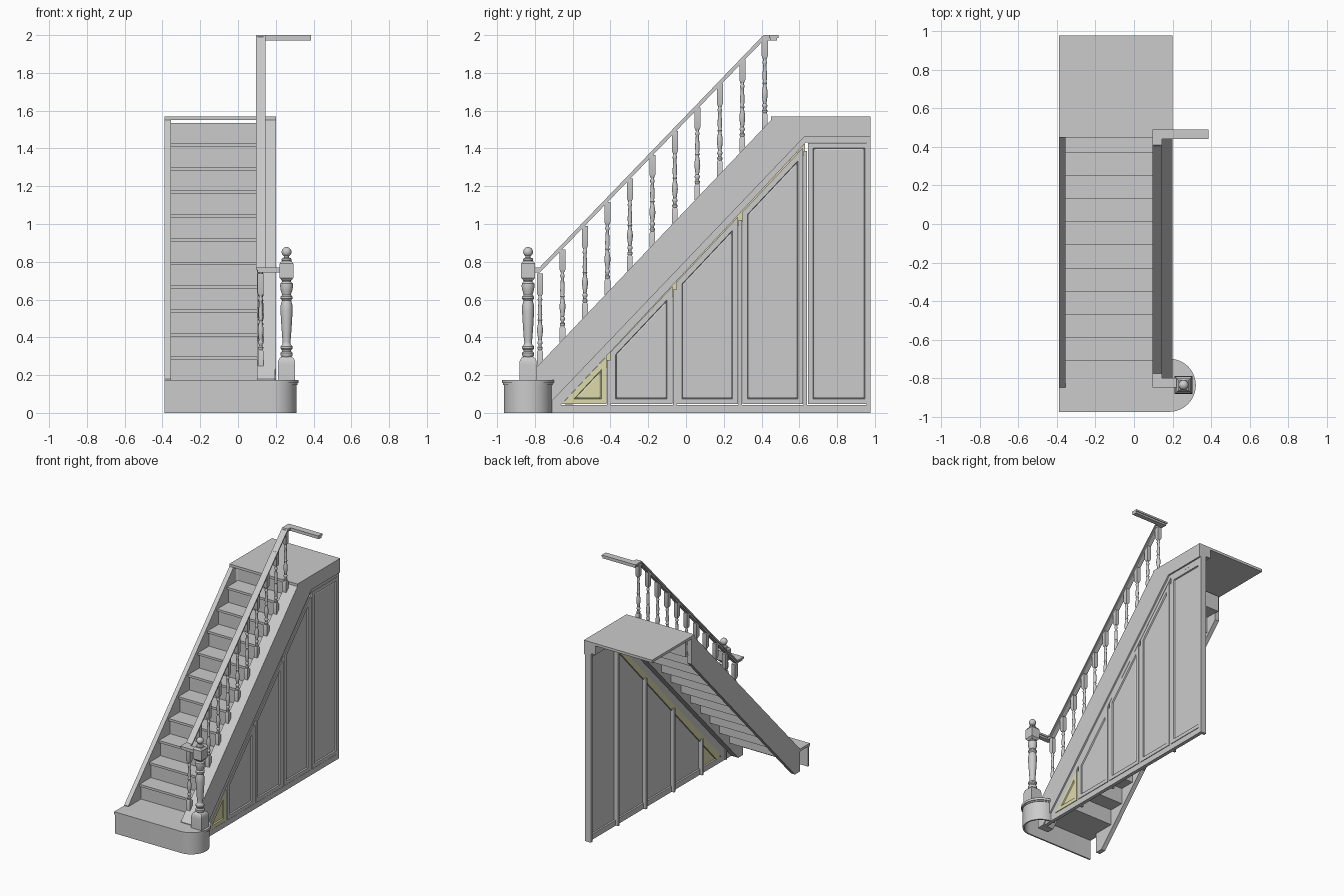
import bpy, bmesh, math

if "Cube" in bpy.data.objects:
    bpy.data.objects.remove(bpy.data.objects["Cube"])

khaki = bpy.data.materials.new("khaki")
khaki.diffuse_color = (0.72, 0.71, 0.42, 1)
khaki.use_nodes = True
khaki.node_tree.nodes["Principled BSDF"].inputs["Base Color"].default_value = khaki.diffuse_color


def finish(bm, name, mat=None, smooth=False):
    bmesh.ops.recalc_face_normals(bm, faces=bm.faces)
    me = bpy.data.meshes.new(name)
    bm.to_mesh(me)
    bm.free()
    if smooth:
        me.shade_smooth()
        me.set_sharp_from_angle(angle=math.radians(35))
    if mat:
        me.materials.append(mat)
    ob = bpy.data.objects.new(name, me)
    bpy.context.collection.objects.link(ob)
    return ob


def prism(name, pts, a, b, axis='x', mat=None, recess=False, smooth=False):
    """Extrude a (y,z) outline along x, or an (x,y) outline along z."""
    bm = bmesh.new()
    place = (lambda p: (a, p[0], p[1])) if axis == 'x' else (lambda p: (p[0], p[1], a))
    face = bm.faces.new([bm.verts.new(place(p)) for p in pts])
    ext = bmesh.ops.extrude_face_region(bm, geom=[face], use_keep_orig=True)
    vs = [g for g in ext['geom'] if isinstance(g, bmesh.types.BMVert)]
    bmesh.ops.translate(bm, verts=vs, vec=(b - a, 0, 0) if axis == 'x' else (0, 0, b - a))
    bmesh.ops.recalc_face_normals(bm, faces=bm.faces)
    if recess:  # moulded sunken field on the +x side
        front = [f for f in bm.faces if f.normal.x > 0.9]
        bmesh.ops.inset_individual(bm, faces=front, thickness=0.028, use_even_offset=True)
        bmesh.ops.inset_individual(bm, faces=front, thickness=0.003, depth=-0.010, use_even_offset=True)
        bmesh.ops.inset_individual(bm, faces=front, thickness=0.006, depth=0.004, use_even_offset=True)
    return finish(bm, name, mat, smooth)


def box(name, x0, x1, y0, y1, z0, z1):
    return prism(name, [(y0, z0), (y1, z0), (y1, z1), (y0, z1)], x0, x1)


def lathe(bm, prof, n):
    """Revolve (radius, z); n == 4 gives a square section of that half width."""
    k, off = (math.sqrt(2), math.pi / 4) if n == 4 else (1, 0)
    rings = []
    for r, z in prof:
        rings.append([bm.verts.new((r * k * math.cos(off + 2 * math.pi * i / n),
                                    r * k * math.sin(off + 2 * math.pi * i / n), z)) for i in range(n)])
    for lo, hi in zip(rings, rings[1:]):
        for i in range(n):
            bm.faces.new((lo[i], lo[(i + 1) % n], hi[(i + 1) % n], hi[i]))
    bm.faces.new(rings[0])
    bm.faces.new(rings[-1])


def string_z(y):
    return 0.18 + 1.054 * (y + 0.85)


def door_z(y):
    return 0.045 + 1.0625 * (y + 0.66)


# Bullnose bottom step: tread plate over a hollow curved riser
CX, CY = 0.183, -0.837


def arc(r):
    return [(CX + r * math.cos(t), CY + r * math.sin(t))
            for t in [math.radians(-90 + 180 * i / 24) for i in range(25)]]


def step_outline(r):
    return [(-0.39, CY - r)] + arc(r) + [(0.15, CY + r), (0.15, -0.68), (-0.39, -0.68)]


prism("bottom_tread", step_outline(0.138), 0.157, 0.175, 'z', smooth=True)
outer = [(-0.39, CY - 0.127)] + arc(0.127) + [(0.15, CY + 0.127)]
inner = [(0.15, CY + 0.115)] + arc(0.115)[::-1] + [(-0.39, CY - 0.115)]
prism("bottom_riser", outer + inner, 0, 0.157, 'z', smooth=True)
outer = [(-0.39, CY - 0.132)] + arc(0.132) + [(0.15, CY + 0.132)]
prism("bottom_step_moulding", outer + inner, 0.148, 0.157, 'z', smooth=True)

# Treads and risers
for k in range(1, 12):
    nose = -0.71 + 0.12 * (k - 1)
    top = 0.172 + 0.1256 * k
    if k < 11:
        box(f"tread_{k}", -0.36, 0.105, nose, nose + 0.15, top - 0.018, top)
    box(f"riser_{k}", -0.36, 0.105, nose + 0.018, nose + 0.03, top - 0.1256, top - 0.018)

# Landing
box("landing", -0.39, 0.20, 0.45, 0.978, 1.55, 1.57)

# Strings
foot = [(-0.79, 0), (-0.85, 0), (-0.85, 0.18), (0.45, 1.55)]
prism("wall_string", foot + [(0.49, 1.55), (0.49, string_z(0.49) - 0.24)], -0.39, -0.355)
prism("outer_string", foot + [(0.978, 1.55), (0.978, 1.48), (0.615, 1.48)], 0.10, 0.195)
prism("string_moulding", [(-0.72, string_z(-0.72) - 0.265), (-0.72, string_z(-0.72) - 0.235),
                          (0.612, 1.487), (0.978, 1.487), (0.978, 1.46), (0.625, 1.46)], 0.18, 0.20)
prism("outer_string_face", [(-0.80, 0.18), (-0.80, string_z(-0.80)), (0.45, 1.55), (0.978, 1.55),
                            (0.978, 1.487), (0.612, 1.487), (-0.72, string_z(-0.72) - 0.235)], 0.19, 0.20)

# Panelled side: frame rails and posts
prism("sloping_frame_rail", [(-0.79, 0), (0.615, 1.48), (0.978, 1.48), (0.978, 1.432),
                             (0.635, 1.432), (-0.66, 0.045), (-0.70, 0)], 0.16, 0.188)
box("bottom_rail", 0.16, 0.188, -0.70, 0.978, 0, 0.043)
for i, y in enumerate((-0.41, -0.06, 0.287, 0.632)):
    box(f"post_{i}", 0.14, 0.187, y - 0.009, y + 0.009, 0, door_z(y) - 0.03)
box("end_post", 0.14, 0.19, 0.955, 0.978, 0, 1.48)
prism("sloping_backer", [(-0.64, 0.045), (-0.60, 0.045), (0.63, door_z(0.63) - 0.045),
                         (0.63, door_z(0.63) + 0.01), (-0.64, door_z(-0.64) + 0.01)],
      0.155, 0.172, mat=khaki)

# Panels
prism("triangle_panel", [(-0.658, 0.046), (-0.42, 0.046), (-0.42, door_z(-0.42))],
      0.17, 0.19, mat=khaki, recess=True)
for i, (a, b) in enumerate(((-0.40, -0.072), (-0.05, 0.275), (0.298, 0.62))):
    prism(f"sloped_panel_{i}", [(a, 0.046), (b, 0.046), (b, door_z(b)), (a, door_z(a))],
          0.17, 0.19, recess=True)
prism("tall_panel", [(0.645, 0.046), (0.975, 0.046), (0.975, 1.43), (0.645, 1.43)],
      0.17, 0.19, recess=True)

# Handrail: wide cap over a narrower underside, with turned ends
for name, w, t0, t1 in (("handrail_cap", 0.025, 0.0, 0.014), ("handrail_base", 0.018, 0.014, 0.028)):
    e = 0.025 - w
    top = [(-0.85 + e, 0.77 - t0), (-0.775, 0.77 - t0), (0.41, 2.0 - t0), (0.49 - e, 2.0 - t0)]
    low = [(y, z - (t1 - t0)) for y, z in top]
    prism(name, top + low[::-1], 0.12 - w, 0.12 + w)
    box(name + "_lower_return", 0.12, 0.235, -0.85 + e, -0.80 - e, 0.77 - t1, 0.77 - t0)
    box(name + "_upper_return", 0.12, 0.387, 0.44 + e, 0.49 - e, 2.0 - t1, 2.0 - t0)

# Balusters
bm = bmesh.new()
lathe(bm, [(0.015, 0), (0.015, 0.075), (0.010, 0.085)], 4)
lathe(bm, [(0.010, 0.083), (0.014, 0.092), (0.014, 0.098), (0.009, 0.105), (0.009, 0.112),
           (0.014, 0.12), (0.014, 0.126), (0.009, 0.135), (0.012, 0.155), (0.0155, 0.18),
           (0.015, 0.20), (0.010, 0.225), (0.009, 0.235), (0.013, 0.242), (0.009, 0.25),
           (0.012, 0.27), (0.011, 0.30), (0.008, 0.34), (0.012, 0.348), (0.012, 0.354),
           (0.008, 0.362), (0.010, 0.375)], 16)
lathe(bm, [(0.010, 0.37), (0.016, 0.385), (0.016, 0.49)], 4)
first = finish(bm, "baluster_0", smooth=True)
for k in range(11):
    ob = first
    if k:
        ob = bpy.data.objects.new(f"baluster_{k}", first.data)
        bpy.context.collection.objects.link(ob)
    y = -0.773 + 0.119 * k
    ob.location = (0.12, y, string_z(y) - 0.012)

# Newel post: square blocks, turned shaft, ball finial
bm = bmesh.new()
lathe(bm, [(0.046, 0.175), (0.046, 0.255), (0.044, 0.275), (0.037, 0.29), (0.024, 0.298)], 4)
lathe(bm, [(0.026, 0.295), (0.032, 0.305), (0.032, 0.318), (0.024, 0.325), (0.024, 0.332),
           (0.031, 0.34), (0.031, 0.352), (0.022, 0.362), (0.020, 0.375), (0.023, 0.40),
           (0.028, 0.47), (0.032, 0.54), (0.031, 0.57), (0.024, 0.595), (0.032, 0.605),
           (0.032, 0.615), (0.023, 0.625), (0.031, 0.65), (0.034, 0.67), (0.033, 0.685),
           (0.024, 0.695), (0.024, 0.71)], 24)
lathe(bm, [(0.024, 0.70), (0.037, 0.715), (0.037, 0.79), (0.026, 0.805)], 4)
ball = [(0.026 * math.sin(t), 0.852 - 0.026 * math.cos(t))
        for t in [math.radians(30 + 147 * i / 10) for i in range(11)]]
lathe(bm, [(0.024, 0.803), (0.027, 0.81), (0.024, 0.818), (0.013, 0.823)] + ball, 24)
newel = finish(bm, "newel_post", smooth=True)
newel.location = (0.257, -0.836, 0)
